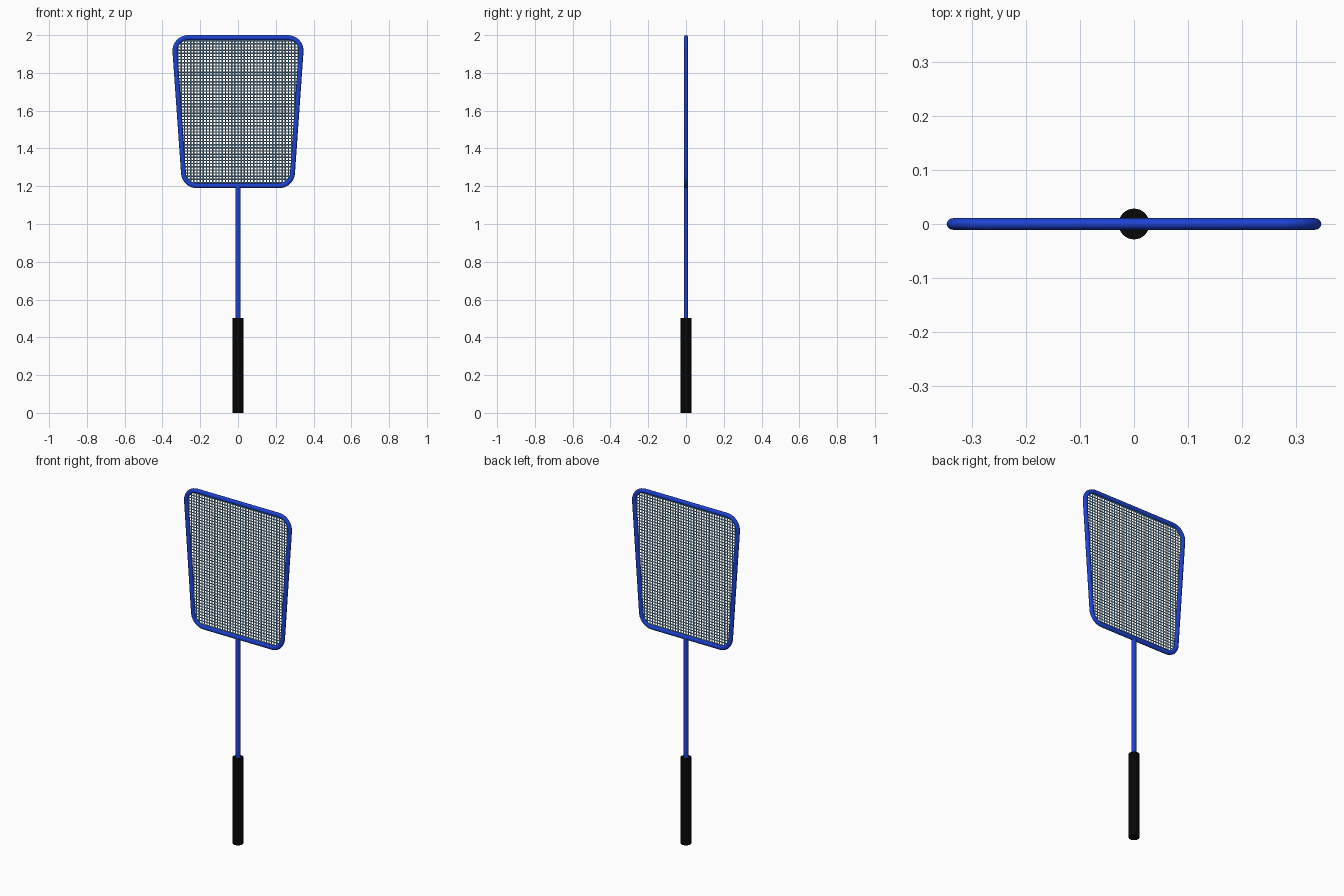
import bpy, math
from mathutils import Vector

if "Cube" in bpy.data.objects:
    bpy.data.objects.remove(bpy.data.objects["Cube"])


def material(name, color):
    m = bpy.data.materials.new(name)
    m.diffuse_color = (*color, 1)
    m.use_nodes = True
    m.node_tree.nodes["Principled BSDF"].inputs["Base Color"].default_value = m.diffuse_color
    return m


BLUE = material("blue_plastic", (0.012, 0.055, 0.65))
BLACK = material("black_grip", (0.002, 0.002, 0.002))
WIRE = material("mesh_wire", (0.18, 0.38, 0.58))


def tube(name, lines, radius, res, mat, cyclic=False, flat=1.0):
    cu = bpy.data.curves.new(name, 'CURVE')
    cu.dimensions = '3D'
    cu.bevel_depth = radius
    cu.bevel_resolution = res
    cu.use_fill_caps = True
    for pts in lines:
        sp = cu.splines.new('POLY')
        sp.points.add(len(pts) - 1)
        for p, (x, z) in zip(sp.points, pts):
            p.co = (x, 0, z, 1)
        sp.use_cyclic_u = cyclic
    cu.materials.append(mat)
    ob = bpy.data.objects.new(name, cu)
    ob.scale.y = flat
    bpy.context.collection.objects.link(ob)
    return ob


def rounded(corners, radius, steps=10):
    """Closed outline with circular fillets at each corner."""
    out = []
    n = len(corners)
    for i, c in enumerate(corners):
        c = Vector(c)
        a = (Vector(corners[i - 1]) - c).normalized()
        b = (Vector(corners[(i + 1) % n]) - c).normalized()
        half = a.angle(b) / 2
        centre = c + (a + b).normalized() * radius / math.sin(half)
        start = c + a * radius / math.tan(half) - centre
        end = c + b * radius / math.tan(half) - centre
        w = start.angle(end)
        for k in range(steps + 1):
            t = k / steps
            d = (start * math.sin((1 - t) * w) + end * math.sin(t * w)) / math.sin(w)
            out.append(tuple(centre + d))
    return out


def span(outline, axis, value):
    """Where a straight wire at this coordinate meets the outline."""
    hits = []
    for p, q in zip(outline, outline[1:] + outline[:1]):
        if (p[axis] - value) * (q[axis] - value) < 0:
            t = (value - p[axis]) / (q[axis] - p[axis])
            hits.append(p[1 - axis] + t * (q[1 - axis] - p[1 - axis]))
    return min(hits), max(hits)


# Tapered rim
R = 0.013
TOP, BOTTOM = 2 - R, 1.19 + R
outline = rounded([(-0.284, BOTTOM), (0.284, BOTTOM), (0.339, TOP), (-0.339, TOP)], 0.07)
tube("rim", [outline], R, 4, BLUE, True, 0.84)

# Woven mesh wires
STEP = 0.0167
wires = []
for i in range(-19, 20):
    lo, hi = span(outline, 0, i * STEP + 0.0001)
    wires.append([(i * STEP, lo), (i * STEP, hi)])
rows = int((TOP - BOTTOM) / STEP)
for j in range(1, rows + 1):
    z = BOTTOM + j * (TOP - BOTTOM) / (rows + 1) + 0.0001
    lo, hi = span(outline, 1, z)
    wires.append([(lo, z), (hi, z)])
tube("mesh_wires", wires, 0.0033, 0, WIRE)

# Shaft
tube("shaft", [[(0, 0.45), (0, BOTTOM)]], 0.0142, 4, BLUE, flat=0.78)

# Grip
bpy.ops.mesh.primitive_cylinder_add(vertices=32, radius=0.0285, depth=0.503, location=(0, 0, 0.2515))
grip = bpy.context.object
grip.name = "grip"
grip.data.materials.append(BLACK)
bpy.ops.object.shade_smooth_by_angle()
